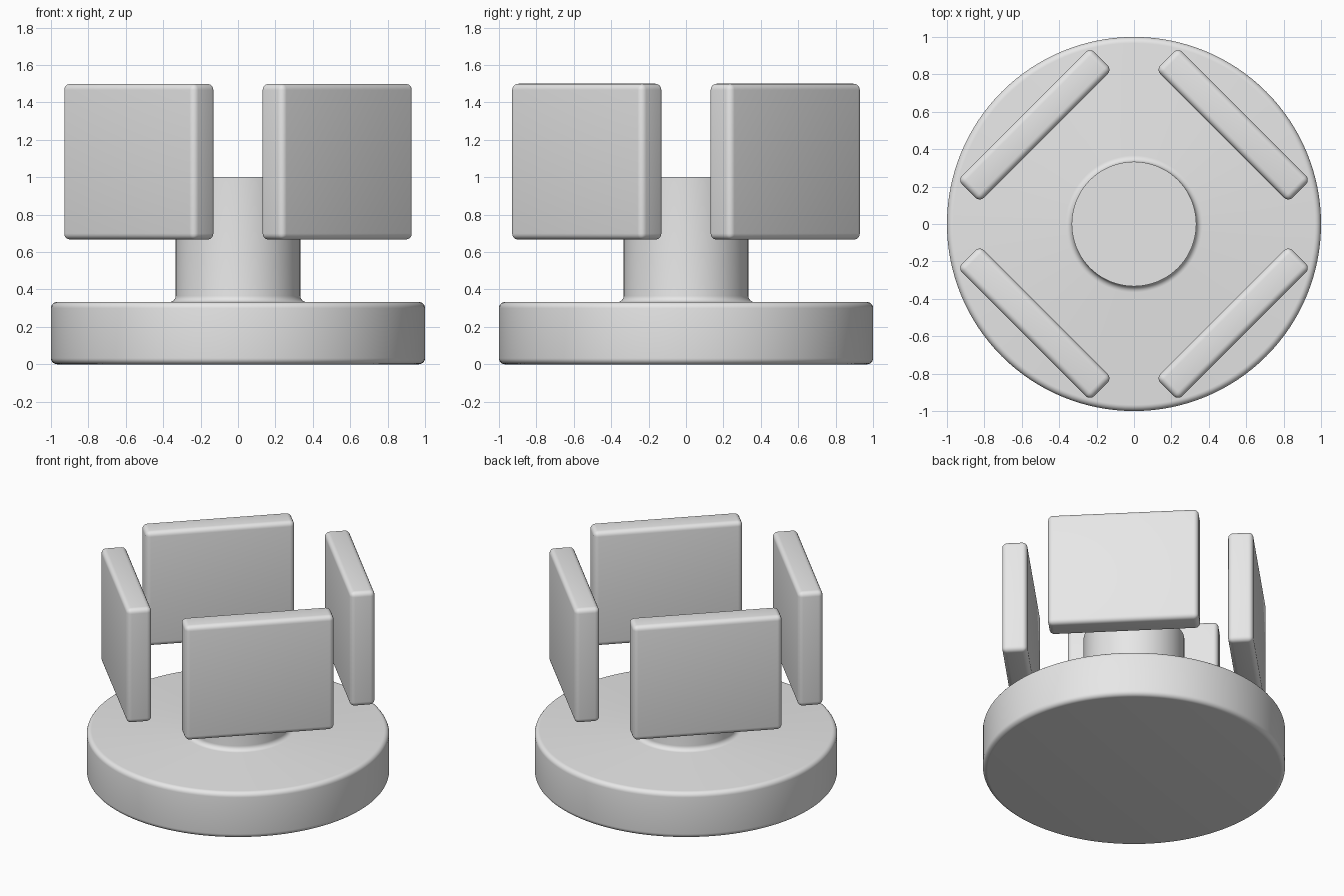
import bpy
import bmesh
import math
from mathutils import Matrix, Vector

cube = bpy.data.objects.get("Cube")
if cube:
    bpy.data.objects.remove(cube, do_unlink=True)

# Single light grey material
grey = bpy.data.materials.new("light_grey")
grey.use_nodes = True
grey.diffuse_color = (0.8, 0.8, 0.8, 1)
grey.node_tree.nodes["Principled BSDF"].inputs["Base Color"].default_value = (0.8, 0.8, 0.8, 1)

ROUND = 0.033


def finish(name, bm):
    """Turn a bmesh into a named, shaded object."""
    bmesh.ops.recalc_face_normals(bm, faces=bm.faces)
    mesh = bpy.data.meshes.new(name)
    bm.to_mesh(mesh)
    bm.free()
    mesh.materials.append(grey)
    obj = bpy.data.objects.new(name, mesh)
    bpy.context.collection.objects.link(obj)
    bpy.ops.object.select_all(action="DESELECT")
    obj.select_set(True)
    bpy.context.view_layer.objects.active = obj
    bpy.ops.object.shade_smooth_by_angle(angle=math.radians(35))
    return obj


def arc(cx, cz, start, end, steps=6):
    """Profile points along a rounded corner, angles in degrees."""
    angles = [math.radians(start + (end - start) * i / steps) for i in range(steps + 1)]
    return [(cx + ROUND * math.cos(a), cz + ROUND * math.sin(a)) for a in angles]


def lathe(name, profile, segments=128):
    """Spin a (radius, height) profile around the z axis."""
    bm = bmesh.new()
    verts = [bm.verts.new((r, 0, z)) for r, z in profile]
    edges = [bm.edges.new(pair) for pair in zip(verts, verts[1:])]
    bmesh.ops.spin(bm, geom=verts + edges, axis=(0, 0, 1), cent=(0, 0, 0),
                   angle=math.tau, steps=segments, use_duplicate=False)
    bmesh.ops.remove_doubles(bm, verts=bm.verts, dist=0.0005)
    return finish(name, bm)


# Round base flowing through a fillet into the central post
base_top, post_radius, post_top = 0.333, 0.333, 1.0
profile = [(0, 0)]
profile += arc(1 - ROUND, ROUND, -90, 0)
profile += arc(1 - ROUND, base_top - ROUND, 0, 90)
profile += arc(post_radius + ROUND, base_top + ROUND, 270, 180)
profile += [(post_radius, post_top), (0, post_top)]
lathe("base_and_post", profile)

# Four rounded upright panels set around the post
panel_size = Vector((1.0, 0.167, 0.833))
panel_distance, panel_centre = 0.75, 1.083
for i, place in enumerate(("back_left", "back_right", "front_right", "front_left")):
    bm = bmesh.new()
    bmesh.ops.create_cube(bm, size=1)
    bmesh.ops.scale(bm, vec=panel_size, verts=bm.verts)
    bmesh.ops.bevel(bm, geom=bm.edges[:], offset=ROUND, segments=5,
                    profile=0.5, affect="EDGES")
    turn = Matrix.Rotation(math.radians(90 * i - 45), 4, "Z")
    shift = Matrix.Translation((0, panel_distance, panel_centre))
    bmesh.ops.transform(bm, matrix=turn @ shift, verts=bm.verts)
    finish(place + "_panel", bm)
